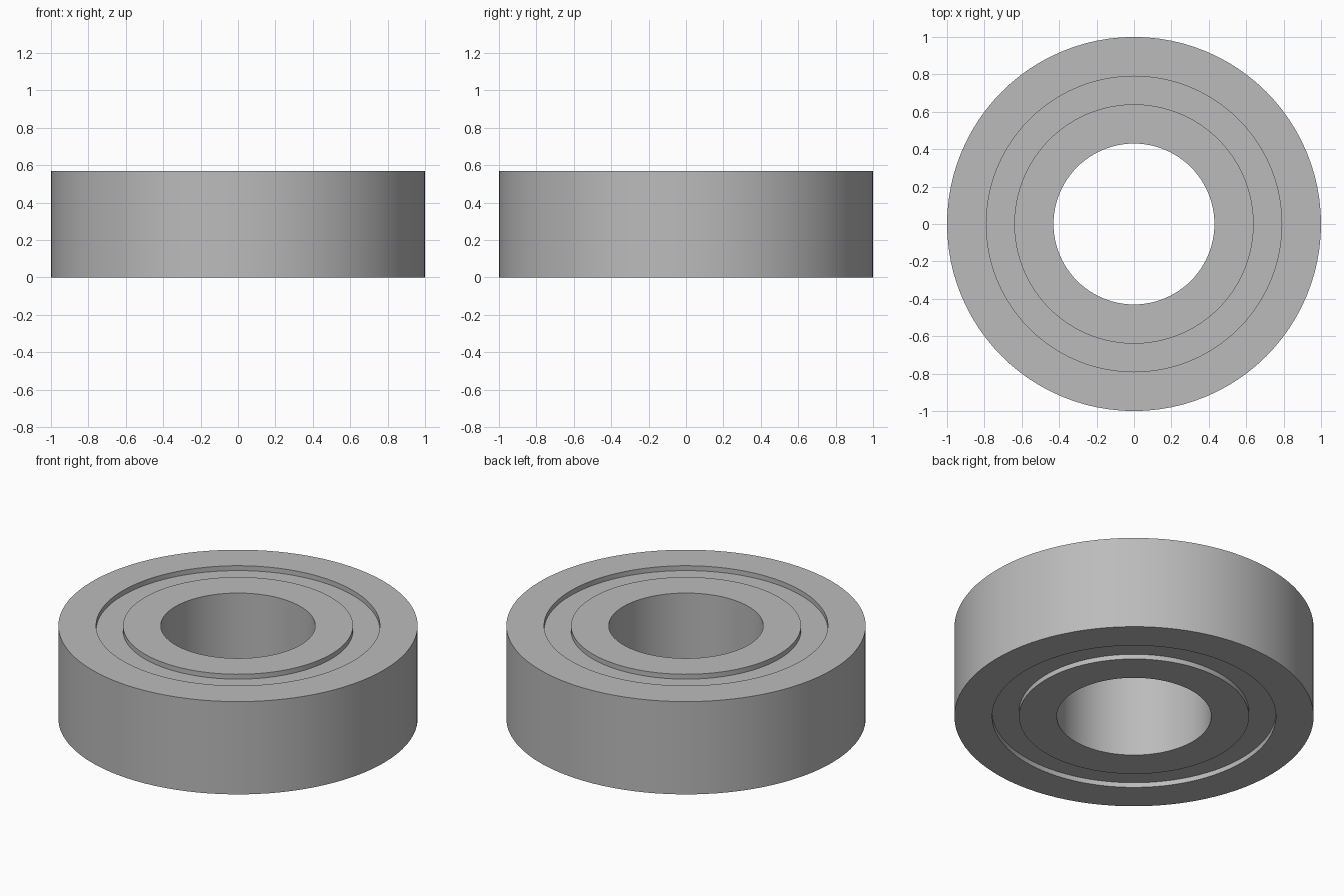
import bpy, bmesh, math

SEGMENTS = 96
HEIGHT = 0.57
RECESS = 0.03

cube = bpy.data.objects.get("Cube")
if cube:
    bpy.data.objects.remove(cube, do_unlink=True)

# Single brushed steel colour
steel = bpy.data.materials.new("steel grey")
steel.use_nodes = True
colour = (0.5, 0.5, 0.5, 1)
steel.diffuse_color = colour
steel.node_tree.nodes["Principled BSDF"].inputs["Base Color"].default_value = colour


def ring(name, inner, outer, bottom, top):
    """Closed ring of rectangular section, swept round the z axis."""
    bm = bmesh.new()
    section = [(inner, bottom), (outer, bottom), (outer, top), (inner, top)]
    loops = []
    for i in range(SEGMENTS):
        a = math.tau * i / SEGMENTS
        loops.append([bm.verts.new((r * math.cos(a), r * math.sin(a), z)) for r, z in section])
    for i, here in enumerate(loops):
        ahead = loops[(i + 1) % SEGMENTS]
        for j in range(4):
            k = (j + 1) % 4
            bm.faces.new((here[j], ahead[j], ahead[k], here[k]))
    bmesh.ops.recalc_face_normals(bm, faces=bm.faces)
    mesh = bpy.data.meshes.new(name)
    bm.to_mesh(mesh)
    bm.free()
    mesh.materials.append(steel)
    obj = bpy.data.objects.new(name, mesh)
    bpy.context.collection.objects.link(obj)
    bpy.ops.object.select_all(action="DESELECT")
    obj.select_set(True)
    bpy.context.view_layer.objects.active = obj
    bpy.ops.object.shade_smooth_by_angle(angle=math.radians(30))


# Bearing races with the recessed shield between them
ring("outer_race", 0.79, 1.0, 0, HEIGHT)
ring("inner_race", 0.43, 0.64, 0, HEIGHT)
ring("shield", 0.64, 0.79, RECESS, HEIGHT - RECESS)
